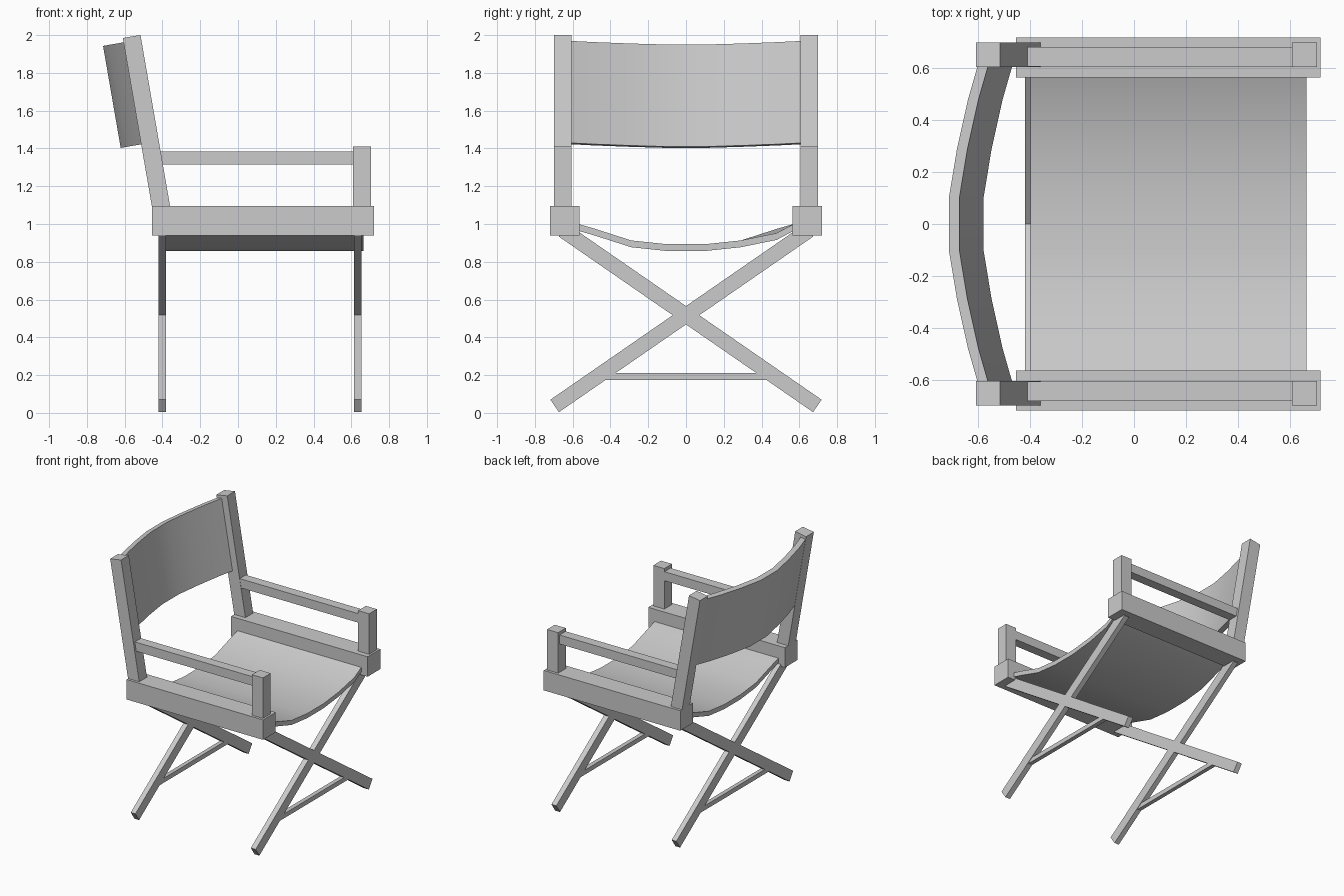
import bpy, bmesh, math
from mathutils import Matrix, Vector

if "Cube" in bpy.data.objects:
    bpy.data.objects.remove(bpy.data.objects["Cube"])


def box(name, lo, hi, matrix=None):
    """Axis-aligned box between two corners, optionally transformed."""
    lo, hi = Vector(lo), Vector(hi)
    bm = bmesh.new()
    bmesh.ops.create_cube(bm, size=1)
    for v in bm.verts:
        v.co = Vector([(lo[i] + hi[i]) / 2 + v.co[i] * (hi[i] - lo[i]) for i in range(3)])
    if matrix:
        bm.transform(matrix)
    return finish(name, bm)


def finish(name, bm):
    bmesh.ops.recalc_face_normals(bm, faces=bm.faces[:])
    me = bpy.data.meshes.new(name)
    bm.to_mesh(me)
    bm.free()
    ob = bpy.data.objects.new(name, me)
    bpy.context.collection.objects.link(ob)
    return ob


def sling(name, sections):
    """Skin a strip of four-cornered cross sections into a cloth panel."""
    bm = bmesh.new()
    rings = [[bm.verts.new(p) for p in s] for s in sections]
    for a, b in zip(rings, rings[1:]):
        for i in range(4):
            j = (i + 1) % 4
            bm.faces.new((a[i], a[j], b[j], b[i]))
    bm.faces.new(rings[0])
    bm.faces.new(rings[-1])
    ob = finish(name, bm)
    bpy.context.view_layer.objects.active = ob
    ob.select_set(True)
    bpy.ops.object.shade_smooth_by_angle(angle=math.radians(30))
    ob.select_set(False)


TILT = math.radians(9.8)

# Side frames: rail, arm post, armrest, leaning back post
for side, s in (("left", -1), ("right", 1)):
    def span(a, b):
        return sorted((s * a, s * b))
    y0, y1 = span(0.565, 0.72)
    box(side + "_rail", (-0.455, y0, 0.94), (0.72, y1, 1.095))
    y0, y1 = span(0.605, 0.70)
    box(side + "_arm_post", (0.61, y0, 1.09), (0.705, y1, 1.41))
    lean = Matrix.Translation((-0.408, 0, 1.095)) @ Matrix.Rotation(-TILT, 4, 'Y')
    box(side + "_back_post", (-0.0475, y0, -0.03), (0.0475, y1, 0.911), lean)
    y0, y1 = span(0.607, 0.682)
    box(side + "_armrest", (-0.45, y0, 1.315), (0.62, y1, 1.385))

# Crossed legs and their stretchers
slope = math.atan2(0.48, 0.695)
for end, x0, x1 in (("rear", -0.42, -0.38), ("front", 0.613, 0.655)):
    for n, s in (("a", 1), ("b", -1)):
        m = Matrix.Translation((0, 0, 0.517)) @ Matrix.Rotation(s * slope, 4, 'X')
        lo, hi = (-0.845, 0.79) if s == 1 else (-0.79, 0.845)
        box(f"{end}_leg_{n}", (x0, lo, -0.04), (x1, hi, 0.04), m)
    box(end + "_stretcher", (x0 + 0.004, -0.46, 0.175), (x1 - 0.004, 0.46, 0.21))

# Sagging cloth seat
half = [(0.57, 1.0), (0.48, 0.974), (0.29, 0.913), (0.1, 0.893)]
profile = [(-y, z) for y, z in half] + half[::-1]
sections = []
for y, z in profile:
    f = z - (0.022 if y == 0.48 else 0)   # slack front corner
    sections.append([(-0.40, y, z), (0.665, y, f), (0.665, y, f - 0.036), (-0.40, y, z - 0.036)])
sling("seat", sections)

# Bowed cloth backrest, leaning with the posts
up = Vector((-math.sin(TILT), 0, math.cos(TILT)))
forward = Vector((math.cos(TILT), 0, math.sin(TILT)))
half = [(0.607, 0.0), (0.48, 0.037), (0.29, 0.08), (0.1, 0.112)]
sections = []
for y, bow in [(-y, b) for y, b in half] + half[::-1]:
    top = Vector((-0.604, y, 1.962)) - forward * bow
    low = top - up * 0.548
    sections.append([top, top + forward * 0.041, low + forward * 0.041, low])
sling("backrest", sections)
